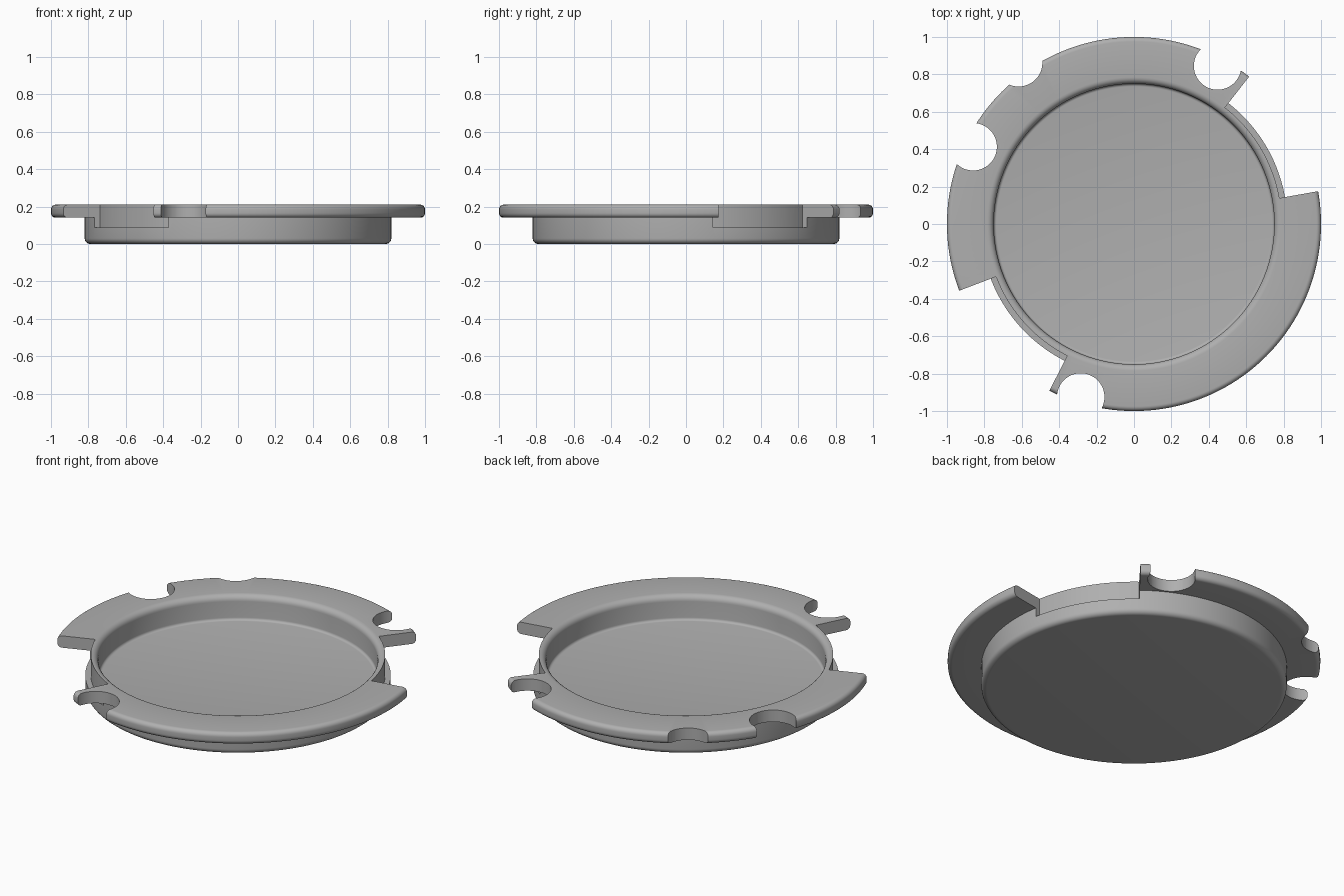
import bpy, bmesh, math
from math import cos, sin, radians, pi

if "Cube" in bpy.data.objects:
    bpy.data.objects.remove(bpy.data.objects["Cube"])

grey = bpy.data.materials.new("plain grey")
grey.diffuse_color = (0.43, 0.43, 0.43, 1)
grey.use_nodes = True
grey.node_tree.nodes["Principled BSDF"].inputs["Base Color"].default_value = grey.diffuse_color


def make_object(name, bm):
    bmesh.ops.recalc_face_normals(bm, faces=bm.faces)
    mesh = bpy.data.meshes.new(name)
    bm.to_mesh(mesh)
    bm.free()
    mesh.materials.append(grey)
    ob = bpy.data.objects.new(name, mesh)
    bpy.context.collection.objects.link(ob)
    return ob


def fillet(cx, cz, r, a0, a1, n=6):
    """Points of a rounded corner in the (radius, height) profile."""
    return [(cx + r * cos(radians(a0 + (a1 - a0) * i / n)),
             cz + r * sin(radians(a0 + (a1 - a0) * i / n))) for i in range(n + 1)]


def lathe(name, profile, steps=160):
    """Spin an open profile around z and close both ends with a flat disc."""
    bm = bmesh.new()
    rings = [[bm.verts.new((r * cos(2 * pi * k / steps), r * sin(2 * pi * k / steps), z))
              for k in range(steps)] for r, z in profile]
    for a, b in zip(rings, rings[1:]):
        for k in range(steps):
            j = (k + 1) % steps
            bm.faces.new((a[k], a[j], b[j], b[k]))
    bm.faces.new(rings[0])
    bm.faces.new(rings[-1])
    return make_object(name, bm)


def prism(name, outline, z0, z1):
    """Upright cutter block from a plan outline."""
    bm = bmesh.new()
    low = [bm.verts.new((x, y, z0)) for x, y in outline]
    high = [bm.verts.new((x, y, z1)) for x, y in outline]
    bm.faces.new(low)
    bm.faces.new(high)
    for k in range(len(low)):
        j = (k + 1) % len(low)
        bm.faces.new((low[k], low[j], high[j], high[k]))
    ob = make_object(name, bm)
    ob.hide_render = True
    ob.hide_viewport = True
    return ob


# Cap: rounded base, wide flange, rounded rim and shallow dished floor
profile = (fillet(0.79, 0.03, 0.03, -90, 0)
           + [(0.82, 0.14)]
           + fillet(0.975, 0.165, 0.025, -90, 0)
           + fillet(0.975, 0.185, 0.025, 0, 90)
           + fillet(0.785, 0.175, 0.035, 90, 180)
           + fillet(0.735, 0.08, 0.015, 0, -90, 4))
cap = lathe("flanged_cap", profile)

cutters = []
# Wide gaps through the flange, leaving a small ledge on the base
for a0, a1 in ((10.1, 52.0), (200.9, 243.1)):
    angles = [radians(a0 + (a1 - a0) * i / 28) for i in range(29)]
    outline = ([(0.79 * cos(a), 0.79 * sin(a)) for a in angles]
               + [(1.2 * cos(a), 1.2 * sin(a)) for a in reversed(angles)])
    cutters.append(prism("gap_cutter", outline, 0.088, 0.4))

# Round notches in the flange edge
for cx, cy in ((0.447, 0.845), (-0.285, -0.925), (-0.617, 0.862), (-0.86, 0.413)):
    outline = [(cx + 0.127 * cos(2 * pi * i / 48), cy + 0.127 * sin(2 * pi * i / 48))
               for i in range(48)]
    cutters.append(prism("notch_cutter", outline, 0.1, 0.4))

for cutter in cutters:
    mod = cap.modifiers.new("cut", 'BOOLEAN')
    mod.operation = 'DIFFERENCE'
    mod.solver = 'EXACT'
    mod.object = cutter

bpy.context.view_layer.objects.active = cap
cap.select_set(True)
for mod in list(cap.modifiers):
    bpy.ops.object.modifier_apply(modifier=mod.name)
for cutter in cutters:
    bpy.data.objects.remove(cutter)
bpy.ops.object.shade_smooth_by_angle(angle=radians(30))
